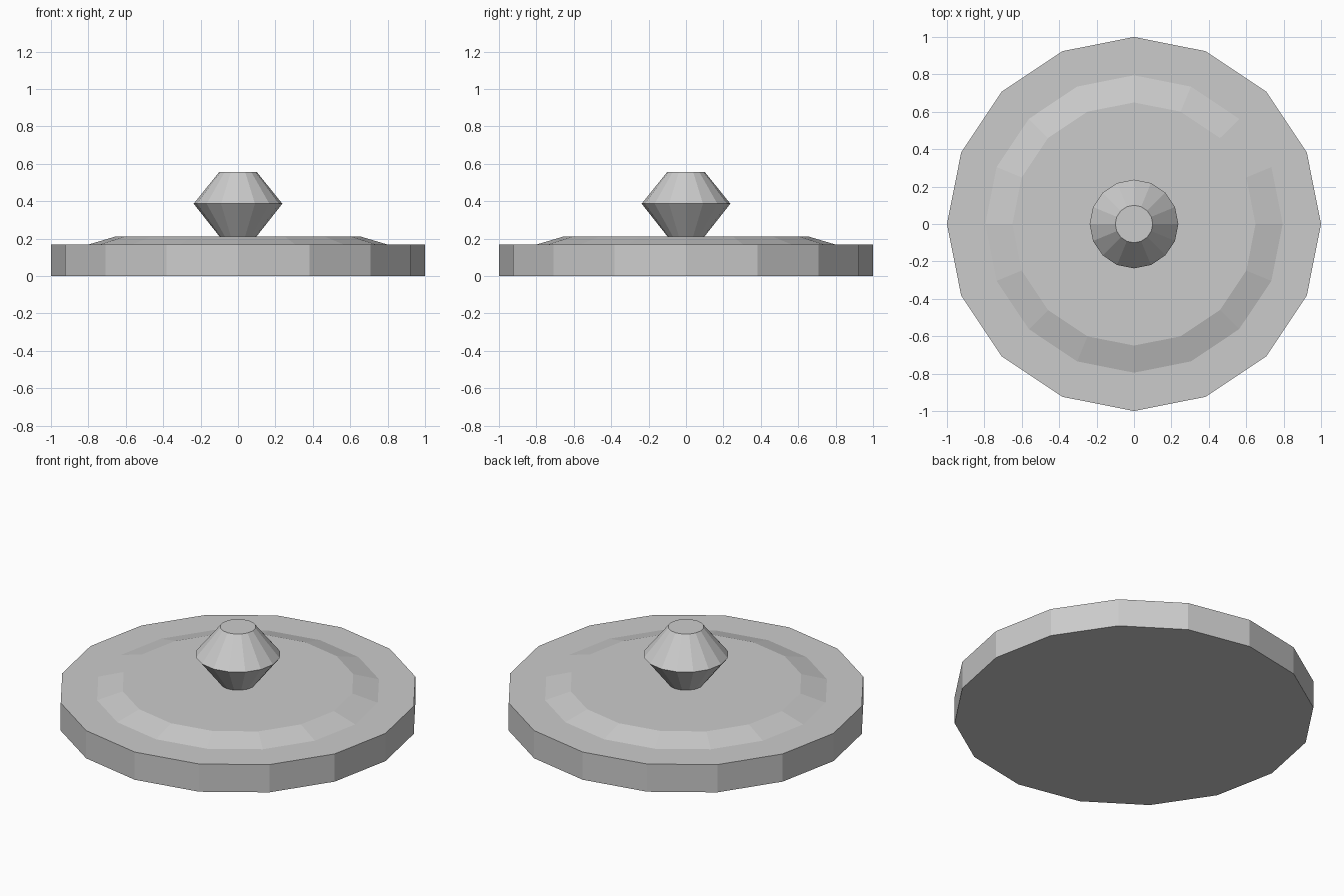
import bpy
import math

cube = bpy.data.objects.get("Cube")
if cube:
    bpy.data.objects.remove(cube, do_unlink=True)

SIDES = 16

grey = bpy.data.materials.new("plain_grey")
grey.use_nodes = True
colour = (0.6, 0.6, 0.6, 1.0)
grey.diffuse_color = colour
grey.node_tree.nodes["Principled BSDF"].inputs["Base Color"].default_value = colour


def lathe(name, profile):
    """Turn a (radius, height) profile into a closed faceted solid."""
    verts = [(r * math.cos(math.tau * i / SIDES), r * math.sin(math.tau * i / SIDES), z)
             for r, z in profile for i in range(SIDES)]
    faces = [tuple(reversed(range(SIDES)))]
    for ring in range(len(profile) - 1):
        a, b = ring * SIDES, (ring + 1) * SIDES
        for i in range(SIDES):
            j = (i + 1) % SIDES
            faces.append((a + i, a + j, b + j, b + i))
    faces.append(tuple(range(len(verts) - SIDES, len(verts))))
    mesh = bpy.data.meshes.new(name)
    mesh.from_pydata(verts, [], faces)
    mesh.materials.append(grey)
    obj = bpy.data.objects.new(name, mesh)
    bpy.context.collection.objects.link(obj)
    return obj


# Lid: thick rim, flat ledge, then a shallow raised centre
lathe("lid", [(1.0, 0.0), (1.0, 0.17), (0.795, 0.17), (0.65, 0.213)])

# Knob: double cone flaring to a sharp waist
lathe("knob", [(0.1, 0.213), (0.237, 0.387), (0.1, 0.557)])
